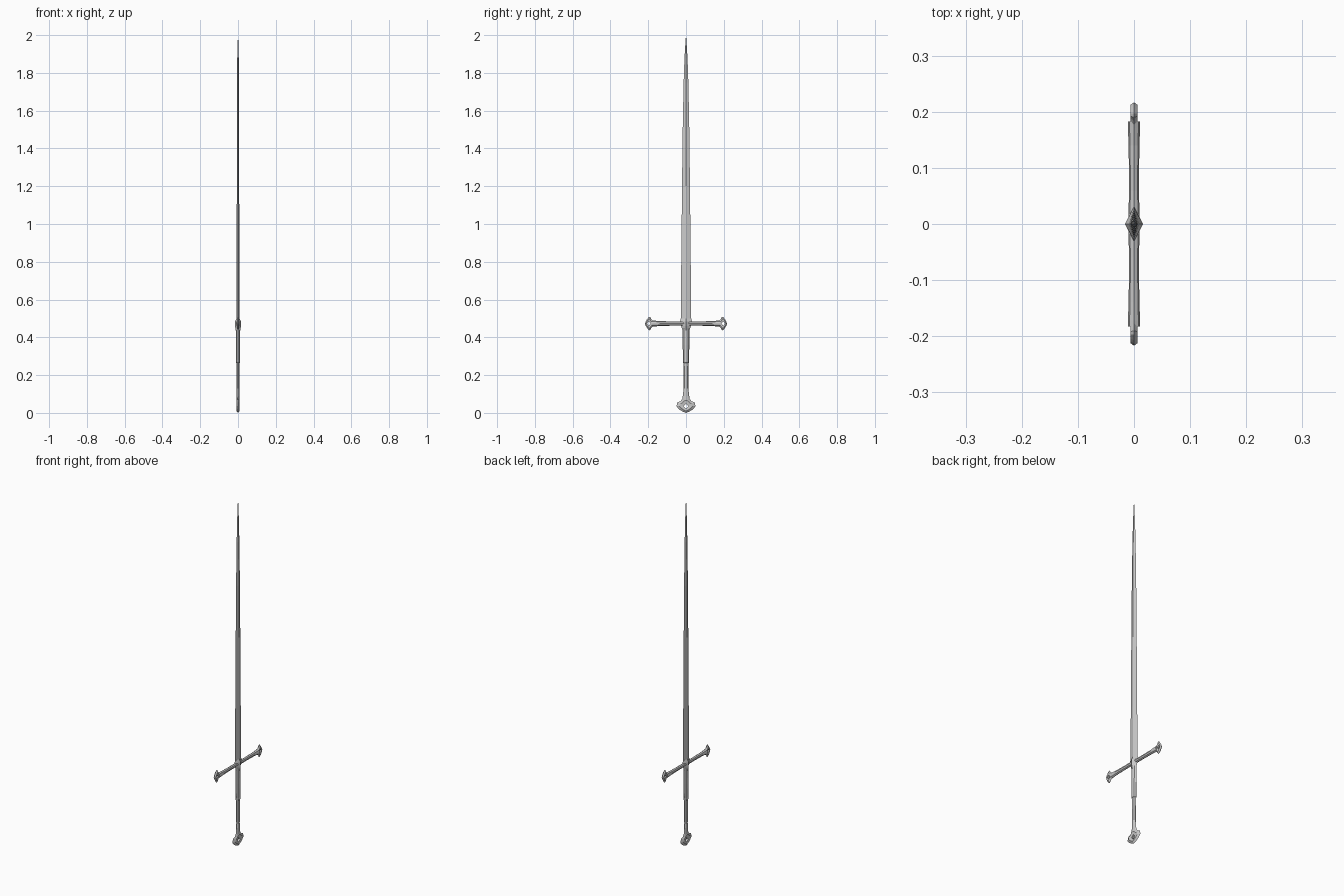
import bpy, bmesh, math
from mathutils import Vector

if "Cube" in bpy.data.objects:
    bpy.data.objects.remove(bpy.data.objects["Cube"])

GUARD_Z = 0.473


def finish(name, bm):
    bmesh.ops.recalc_face_normals(bm, faces=bm.faces)
    mesh = bpy.data.meshes.new(name)
    bm.to_mesh(mesh)
    bm.free()
    obj = bpy.data.objects.new(name, mesh)
    bpy.context.collection.objects.link(obj)
    return obj


def loft(name, stations, section, place):
    """Skin a unit section through (position, half_x, half_width) stations."""
    bm = bmesh.new()
    rings = [[bm.verts.new(place(a * hx, b * hw, p)) for a, b in section]
             for p, hx, hw in stations]
    n = len(section)
    for r0, r1 in zip(rings, rings[1:]):
        for i in range(n):
            j = (i + 1) % n
            bm.faces.new((r0[i], r0[j], r1[j], r1[i]))
    bm.faces.new(rings[0])
    bm.faces.new(rings[-1])
    return finish(name, bm)


def pierced_fan(name, half, centre, hole, thick, place):
    """Sharp-edged fan with a diamond hole; half = (along, width) outline."""
    outline = half + [(u, -v) for u, v in half[-2:0:-1]]
    bm = bmesh.new()
    loops = []
    for u, v in outline:
        d = Vector((u - centre, v))
        s = 1 / (abs(d.x) / hole[0] + abs(d.y) / hole[1])
        loop = []
        for f, x in ((1, 0), (0.55, thick), (0, thick * 0.7),
                     (0, -thick * 0.7), (0.55, -thick)):
            q = d * (s + (1 - s) * f)
            loop.append(bm.verts.new(place(x, q.y, centre + q.x)))
        loops.append(loop)
    for k, a in enumerate(loops):
        b = loops[(k + 1) % len(loops)]
        for i in range(5):
            j = (i + 1) % 5
            bm.faces.new((a[i], a[j], b[j], b[i]))
    return finish(name, bm)


def upright(x, w, p):
    return (x, w, p)


diamond = [(1, 0), (0, 1), (-1, 0), (0, -1)]
octagon = [(1, 0), (.72, .65), (0, 1), (-.72, .65),
           (-1, 0), (-.72, -.65), (0, -1), (.72, -.65)]

# Blade with a diamond section and long taper
loft("blade", [(.47, .0075, .028), (.8, .007, .025), (1.2, .0065, .021),
               (1.5, .006, .0175), (1.75, .005, .0125), (1.88, .004, .008),
               (1.96, .002, .003), (2.0, .0002, .0003)], diamond, upright)

# Diamond collar where blade, guard and grip meet
loft("guard_collar", [(.435, .012, .018), (.46, .016, .026),
                      (.485, .016, .031), (.5, .008, .028)], diamond, upright)

# Two-stage grip with a ridge between the stages
loft("grip", [(.065, .007, .021), (.09, .007, .017), (.13, .0075, .0125),
              (.265, .009, .0145), (.267, .011, .0165), (.277, .011, .0165),
              (.28, .0105, .0155), (.36, .0115, .018), (.45, .0105, .018)],
     octagon, upright)

# Pommel fan
pommel = [(.082, 0), (.076, .019), (.062, .029), (.056, .045), (.036, .051),
          (.019, .037), (.007, .018), (0, 0)]
pierced_fan("pommel", pommel, .036, (.013, .013), .008, upright)

# Guard arms and pierced finials on both sides
finial = [(.165, 0), (.172, .012), (.184, .024), (.19, .036), (.197, .035),
          (.207, .022), (.213, .012), (.217, 0)]
for side, sgn in (("left", -1), ("right", 1)):
    def sideways(x, w, p, sgn=sgn):
        return (x, sgn * p, GUARD_Z + w)
    loft("guard_arm_" + side, [(0, .01, .012), (.06, .009, .011),
                               (.14, .0095, .013), (.172, .011, .016),
                               (.183, .011, .017)], octagon, sideways)
    pierced_fan("guard_finial_" + side, finial, .197, (.009, .012), .0065,
                sideways)
